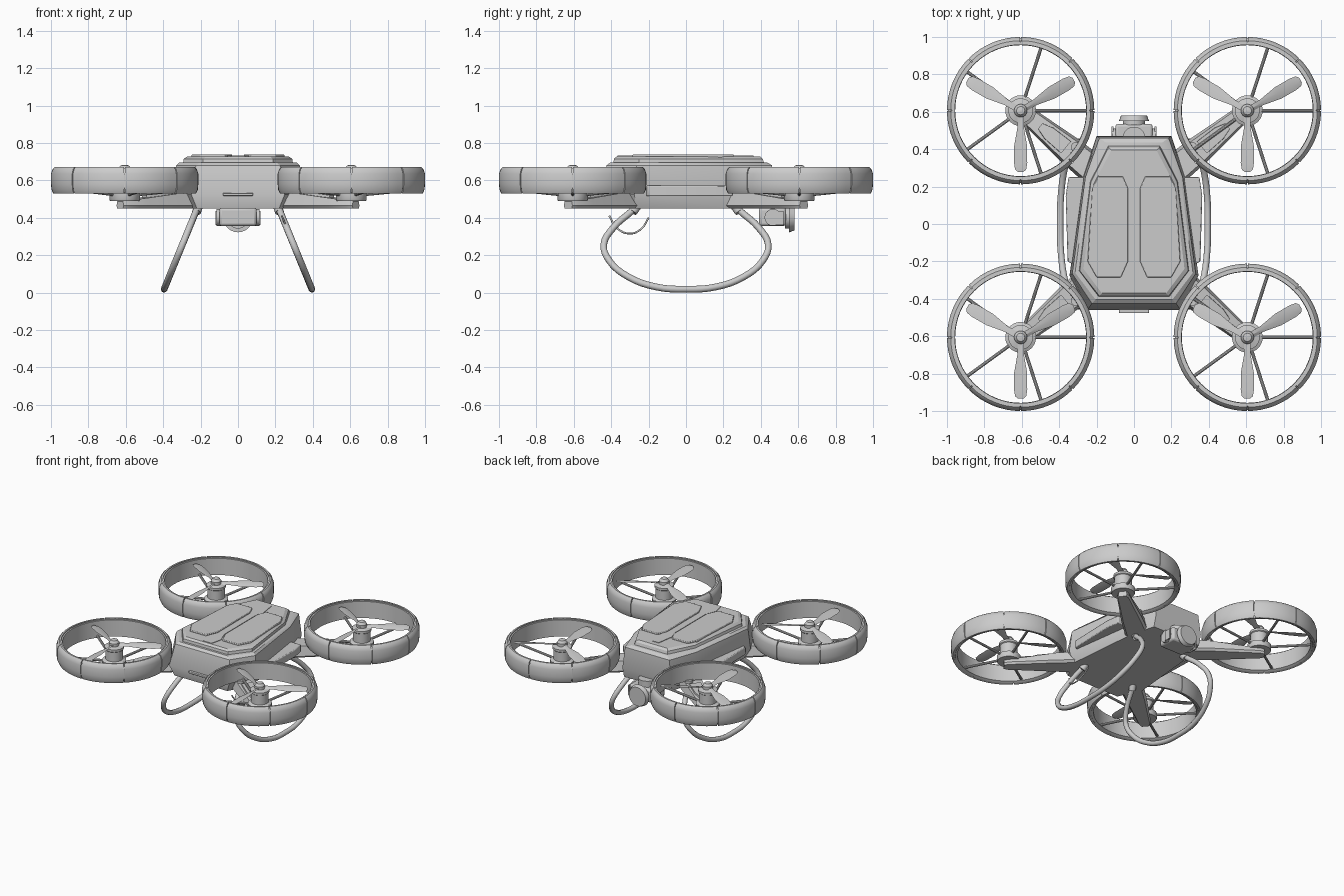
import bpy, bmesh, math
from mathutils import Vector

if "Cube" in bpy.data.objects:
    bpy.data.objects.remove(bpy.data.objects["Cube"])

def finish(bm, name, smooth=True, bevel=0):
    bmesh.ops.recalc_face_normals(bm, faces=bm.faces)
    me = bpy.data.meshes.new(name)
    bm.to_mesh(me)
    bm.free()
    ob = bpy.data.objects.new(name, me)
    bpy.context.collection.objects.link(ob)
    bpy.ops.object.select_all(action='DESELECT')
    ob.select_set(True)
    bpy.context.view_layer.objects.active = ob
    if bevel:
        m = ob.modifiers.new("bevel", 'BEVEL')
        m.width = bevel
        m.segments = 2
    if smooth:
        bpy.ops.object.shade_smooth_by_angle(angle=math.radians(30))
    return ob

def loft(name, rings, bevel=0):
    """Skin closed rings of 3D points and cap both ends."""
    bm = bmesh.new()
    vs = [[bm.verts.new(p) for p in r] for r in rings]
    n = len(rings[0])
    for a, b in zip(vs, vs[1:]):
        for i in range(n):
            bm.faces.new((a[i], a[(i + 1) % n], b[(i + 1) % n], b[i]))
    bm.faces.new(vs[0])
    bm.faces.new(vs[-1])
    return finish(bm, name, bevel=bevel)

def sym(half, z):
    """Mirror a half outline over x and place it at height z."""
    return [(x, y, z) for x, y in half] + [(-x, y, z) for x, y in reversed(half)]

def box(name, x0, x1, y0, y1, z0, z1, bevel=0):
    q = [(x0, y0), (x1, y0), (x1, y1), (x0, y1)]
    return loft(name, [[(x, y, z) for x, y in q] for z in (z0, z1)], bevel)

def cyl(name, p, q, r0, r1=None, n=24):
    p, q = Vector(p), Vector(q)
    rot = (q - p).to_track_quat('Z', 'Y')
    def ring(c, r):
        return [c + rot @ Vector((r * math.cos(2 * math.pi * i / n),
                                  r * math.sin(2 * math.pi * i / n), 0)) for i in range(n)]
    return loft(name, [ring(p, r0), ring(q, r0 if r1 is None else r1)])

def lathe(name, profile, cx, cy, arcs, steps):
    """Revolve a closed (r, z) profile over a list of (start, end) arcs."""
    bm = bmesh.new()
    k = len(profile)
    for a0, a1 in arcs:
        full = a1 - a0 > 6.28
        rings = []
        for s in range(steps if full else steps + 1):
            a = a0 + (a1 - a0) * s / steps
            rings.append([bm.verts.new((cx + r * math.cos(a), cy + r * math.sin(a), z)) for r, z in profile])
        pairs = list(zip(rings, rings[1:]))
        if full:
            pairs.append((rings[-1], rings[0]))
        else:
            bm.faces.new(rings[0])
            bm.faces.new(rings[-1])
        for u, v in pairs:
            for i in range(k):
                bm.faces.new((u[i], u[(i + 1) % k], v[(i + 1) % k], v[i]))
    return finish(bm, name)

def tube(name, pts, r):
    cu = bpy.data.curves.new(name, 'CURVE')
    cu.dimensions = '3D'
    cu.bevel_depth = r
    cu.bevel_resolution = 3
    cu.resolution_u = 4
    cu.use_fill_caps = True
    sp = cu.splines.new('BEZIER')
    sp.bezier_points.add(len(pts) - 1)
    for bp, p in zip(sp.bezier_points, pts):
        bp.co = p
        bp.handle_left_type = bp.handle_right_type = 'AUTO'
    ob = bpy.data.objects.new(name, cu)
    bpy.context.collection.objects.link(ob)
    bpy.ops.object.select_all(action='DESELECT')
    ob.select_set(True)
    bpy.context.view_layer.objects.active = ob
    bpy.ops.object.convert(target='MESH')

# Faceted main body
loft("body_shell", [
    sym([(.20, .45), (.25, .26), (.30, -.27), (.22, -.44)], .45),
    sym([(.20, .47), (.27, .26), (.345, -.275), (.25, -.46)], .525),
    sym([(.185, .46), (.26, .25), (.33, -.265), (.225, -.425)], .68),
    sym([(.15, .435), (.25, .24), (.315, -.26), (.205, -.405)], .695)])
loft("upper_deck", [
    sym([(.14, .42), (.235, .23), (.295, -.25), (.19, -.39)], .685),
    sym([(.135, .41), (.23, .225), (.29, -.25), (.185, -.385)], .715),
    sym([(.12, .395), (.215, .215), (.27, -.24), (.172, -.37)], .728)])
loft("centre_spine", [sym([(.025, .36), (.045, .23), (.024, .17), (.024, -.2), (.055, -.28), (.035, -.365)], z)
                      for z in (.70, .732)])

# Top hatches and side pods
hatch = [(.06, .255), (.19, .255), (.225, .19), (.248, -.2), (.2, -.285), (.07, -.285), (.032, -.2), (.032, .19)]
for s, side in ((-1, "left"), (1, "right")):
    loft(side + "_hatch", [[(s * x, y, z) for x, y in hatch] for z in (.71, .738)], bevel=.004)
    pod = [(.22, .25), (.35, .25), (.365, .15), (.355, -.2), (.25, -.26)]
    loft(side + "_side_pod", [[(s * x, y, z) for x, y in pod] for z in (.515, .572)], bevel=.006)

# Front light bar
box("front_light_bar", -.08, .08, -.477, -.44, .517, .533, .004)

# Rear camera with side brackets
box("camera_housing", -.1, .1, .39, .535, .355, .455, .015)
cyl("camera_lens_barrel", (0, .53, .402), (0, .557, .402), .06)
cyl("camera_lens_hood", (0, .552, .402), (0, .58, .402), .08, .07)
cyl("camera_lens_neck", (0, .46, .44), (0, .46, .5), .06)
for s, side in ((-1, "left"), (1, "right")):
    cyl(side + "_camera_pivot", (s * .09, .465, .402), (s * .114, .465, .402), .045)
    box(side + "_camera_bracket", s * .11, s * .12, .47, .52, .36, .435)

# Landing loops, splayed outward
half = [(0, .018), (.16, .03), (.31, .085), (.41, .17), (.44, .255), (.39, .345), (.29, .435)]
path = [(-y, z) for y, z in reversed(half[1:])] + half
splay = lambda z: .222 + (.44 - z) * .41
for s, side in ((-1, "left"), (1, "right")):
    tube(side + "_landing_loop", [(s * splay(z), y, z) for y, z in path], .018)
    for e in (-1, 1):
        cyl(side + "_loop_mount", (s * .222, e * .285, .43), (s * .21, e * .26, .465), .024, n=16)
wire = [(-.41, .41), (-.37, .345), (-.3, .315), (-.24, .34), (-.2, .4)]
tube("right_loop_wire", [(splay(z), y, z) for y, z in wire], .005)

# Rotor units: arm, duct, motor, struts, propeller
C = .606
shell = [(.362, .535), (.382, .53), (.391, .55), (.394, .58), (.394, .635), (.386, .66), (.374, .672), (.362, .672)]
liner = [(.35, .54), (.365, .533), (.388, .56), (.388, .635), (.367, .664), (.352, .664)]
motor = [(.0005, .49), (.078, .49), (.082, .498), (.082, .53), (.06, .54), (.06, .61), (.066, .615),
         (.066, .632), (.035, .64), (.035, .662), (.022, .68), (.0005, .683)]
blade = [(.03, .018, .35), (.09, .018, .32), (.19, .036, .25), (.28, .036, .2), (.315, .03, .17), (.328, .014, .15)]
gap = .008
arcs = [(math.pi / 4 * i + gap, math.pi / 4 * (i + 1) - gap) for i in range(8)]
for sx, h in ((-1, "left"), (1, "right")):
    for sy, v in ((-1, "front"), (1, "rear")):
        cx, cy, nm = sx * C, sy * C, f"{v}_{h}_"
        # Tapered arm
        a, b = Vector((sx * .17, sy * .25, 0)), Vector((cx * 1.04, cy * 1.04, 0))
        d = (b - a).normalized()
        w = Vector((-d.y, d.x, 0))
        rings = []
        for t, hw, top in ((0, .085, .545), (.4, .075, .53), (.75, .055, .505), (.95, .045, .492), (1, .03, .488)):
            c = a.lerp(b, t)
            rings.append([c + w * (k * hw) + Vector((0, 0, z)) for k, z in
                          ((-.8, .45), (.8, .45), (1, .465), (.8, top), (-.8, top), (-1, .465))])
        loft(nm + "arm", rings)
        panel = []
        for t, hw, top in ((.42, .045, .53), (.62, .04, .52), (.72, .02, .512)):
            c = a.lerp(b, t)
            panel.append([c + w * (k * hw) + Vector((0, 0, z)) for k, z in
                          ((-1, top - .03), (1, top - .03), (.9, top + .008), (-.9, top + .008))])
        loft(nm + "arm_panel", panel)
        cyl(nm + "arm_hinge", (sx * .31, sy * .41, .47), (sx * .31, sy * .41, .55), .028, n=16)
        # Duct
        lathe(nm + "duct_shell", shell, cx, cy, arcs, 8)
        lathe(nm + "duct_liner", liner, cx, cy, [(0, 2 * math.pi)], 64)
        # Motor and struts
        lathe(nm + "motor", motor, cx, cy, [(0, 2 * math.pi)], 32)
        for i in range(5):
            t = 2 * math.pi * i / 5
            u = Vector((math.cos(t), math.sin(t), 0))
            o = Vector((cx, cy, .522))
            cyl(nm + "strut", o + u * .05, o + u * .36 + Vector((0, 0, .03)), .009, n=10)
        # Three pitched blades
        for i in range(3):
            t = math.pi / 6 + 2 * math.pi * i / 3
            u, n = Vector((math.cos(t), math.sin(t), 0)), Vector((-math.sin(t), math.cos(t), 0))
            sec = []
            for r, hw, p in blade:
                c = Vector((cx, cy, .645)) + u * r
                e = n * math.cos(p) + Vector((0, 0, math.sin(p)))
                f = Vector((0, 0, 1)) * math.cos(p) - n * math.sin(p)
                sec.append([c - e * hw, c - f * .004, c + e * hw, c + f * .005])
            loft(nm + "blade", sec)
